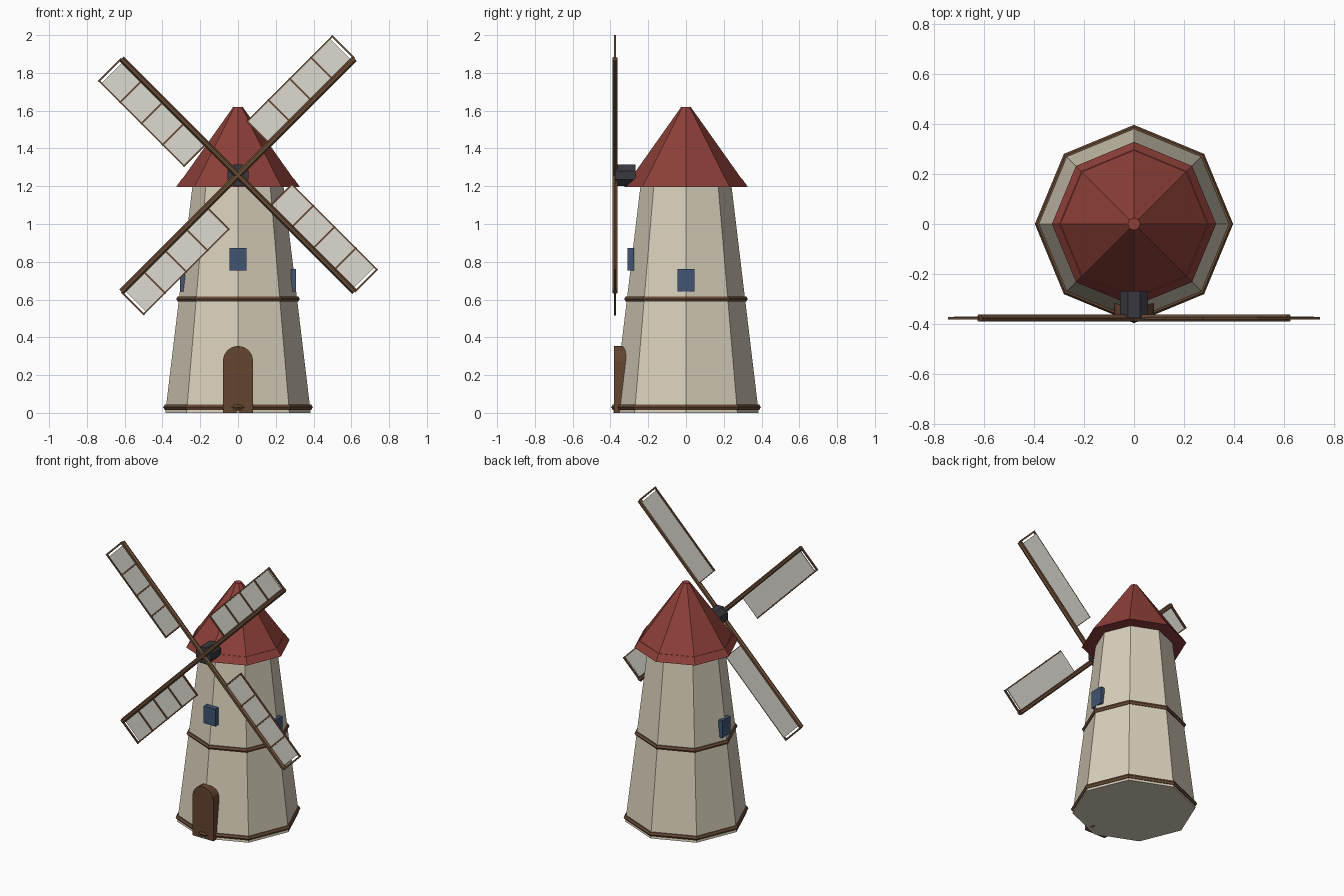
import bpy, math
from mathutils import Matrix, Vector

if "Cube" in bpy.data.objects:
    bpy.data.objects.remove(bpy.data.objects["Cube"])

def mat(name, r, g, b):
    m = bpy.data.materials.new(name)
    m.diffuse_color = (r, g, b, 1)
    m.use_nodes = True
    m.node_tree.nodes["Principled BSDF"].inputs["Base Color"].default_value = m.diffuse_color
    return m

PLASTER = mat("plaster", 0.69, 0.63, 0.50)
WOOD = mat("wood", 0.14, 0.07, 0.035)
DOOR = mat("door_wood", 0.13, 0.06, 0.03)
RED = mat("roof_red", 0.27, 0.05, 0.04)
BLUE = mat("window_blue", 0.05, 0.09, 0.17)
IRON = mat("iron", 0.04, 0.04, 0.05)
CLOTH = mat("cloth", 0.72, 0.70, 0.64)

def mesh(name, verts, faces, m):
    me = bpy.data.meshes.new(name)
    me.from_pydata(verts, [], faces)
    me.materials.append(m)
    ob = bpy.data.objects.new(name, me)
    bpy.context.collection.objects.link(ob)
    return ob

def frustum(name, r1, r2, z1, z2, m, n=8):
    ring = [(math.cos(2 * math.pi * i / n), math.sin(2 * math.pi * i / n)) for i in range(n)]
    v = [(r * c, r * s, z) for r, z in ((r1, z1), (r2, z2)) for c, s in ring]
    f = [(i, (i + 1) % n, n + (i + 1) % n, n + i) for i in range(n)]
    f += [tuple(reversed(range(n))), tuple(range(n, 2 * n))]
    return mesh(name, v, f, m)

def box(name, lo, hi, m):
    v = [(x, y, z) for x in (lo[0], hi[0]) for y in (lo[1], hi[1]) for z in (lo[2], hi[2])]
    f = [(0, 1, 3, 2), (4, 6, 7, 5), (0, 4, 5, 1), (2, 3, 7, 6), (0, 2, 6, 4), (1, 5, 7, 3)]
    return mesh(name, v, f, m)

# Octagonal tower and roof with eave skirt
frustum("tower", 0.385, 0.24, 0, 1.21, PLASTER)
frustum("roof_eave", 0.328, 0.297, 1.195, 1.24, RED)
frustum("roof", 0.308, 0.025, 1.22, 1.62, RED)

# Wooden bands round the tower
for name, r, z in (("base_band", 0.38, 0.03), ("middle_band", 0.311, 0.603)):
    bpy.ops.mesh.primitive_torus_add(major_segments=8, minor_segments=6,
                                     major_radius=r, minor_radius=0.016, location=(0, 0, z))
    bpy.context.object.name = name
    bpy.context.object.data.materials.append(WOOD)

# Arched door
prof = [(-0.08, 0), (0.08, 0)]
prof += [(0.08 * math.cos(math.pi * i / 8), 0.275 + 0.08 * math.sin(math.pi * i / 8)) for i in range(9)]
n = len(prof)
mesh("door", [(x, y, z) for y in (-0.382, -0.30) for x, z in prof],
     [tuple(range(n)), tuple(reversed(range(n, 2 * n)))] +
     [(i, n + i, n + (i + 1) % n, (i + 1) % n) for i in range(n)], DOOR)

# Windows
box("front_window", (-0.045, -0.311, 0.755), (0.045, -0.275, 0.873), BLUE)
box("right_window", (0.28, -0.045, 0.643), (0.308, 0.045, 0.762), BLUE)
box("left_window", (-0.308, -0.045, 0.643), (-0.28, 0.045, 0.762), BLUE)

# Hub
HZ = 1.258
hub = frustum("hub", 0.061, 0.061, -0.054, 0.054, IRON)
hub.matrix_world = (Matrix.Translation((0, -0.322, HZ)) @ Matrix.Rotation(math.pi / 2, 4, 'X')
                    @ Matrix.Rotation(math.pi / 8, 4, 'Z'))

# Four sails: built along +x with the cloth on the +z side, then turned about the hub
for k in range(4):
    turn = (Matrix.Translation((0, -0.376, HZ))
            @ Matrix.Rotation(-math.radians(45 + 90 * k), 4, 'Y'))
    spar = frustum(f"spar_{k}", 0.016, 0.016, 0, 0.873, WOOD, 6)
    spar.matrix_world = turn @ Matrix.Rotation(math.pi / 2, 4, 'Y')
    parts = [box(f"sail_cloth_{k}", (0.237, 0, 0.012), (0.855, 0.006, 0.163), CLOTH),
             box(f"sail_rail_{k}", (0.232, -0.006, 0.163), (0.877, 0.005, 0.171), WOOD)]
    for j in range(5):
        x = 0.237 + 0.159 * j
        parts.append(box(f"sail_bar_{k}_{j}", (x - 0.005, -0.006, 0), (x + 0.005, 0.005, 0.172), WOOD))
    for p in parts:
        p.matrix_world = turn
